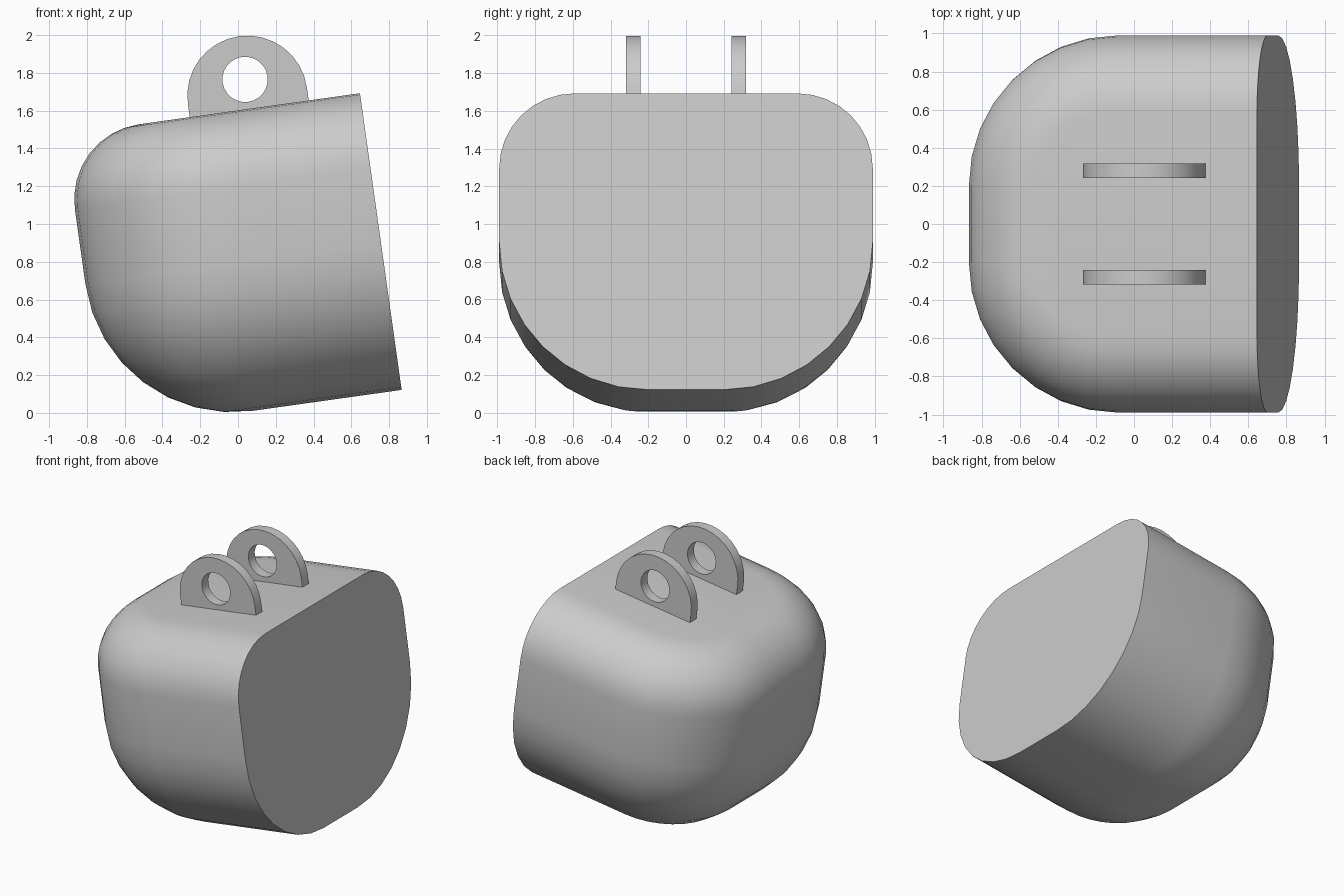
import bpy, bmesh
from math import sin, cos, pi, radians
from mathutils import Matrix

if "Cube" in bpy.data.objects:
    bpy.data.objects.remove(bpy.data.objects["Cube"])

grey = bpy.data.materials.new("light grey")
grey.use_nodes = True
grey.diffuse_color = (0.6, 0.6, 0.6, 1)
grey.node_tree.nodes["Principled BSDF"].inputs["Base Color"].default_value = (0.6, 0.6, 0.6, 1)

# Whole model is tilted; local origin is the middle of the flat end face
TILT = Matrix.Translation((0.756, 0, 0.907)) @ Matrix.Rotation(radians(-8), 4, 'Y')
LENGTH, HALF_W, HALF_H = 1.58, 0.99, 0.793
R_BIG, R_TOP, SEG = 0.787, 0.4, 8


def finish(name, bm):
    bmesh.ops.remove_doubles(bm, verts=bm.verts, dist=0.0005)
    bmesh.ops.recalc_face_normals(bm, faces=bm.faces)
    bm.transform(TILT)
    mesh = bpy.data.meshes.new(name)
    bm.to_mesh(mesh)
    bm.free()
    mesh.materials.append(grey)
    obj = bpy.data.objects.new(name, mesh)
    bpy.context.collection.objects.link(obj)
    bpy.ops.object.select_all(action='DESELECT')
    obj.select_set(True)
    bpy.context.view_layer.objects.active = obj
    bpy.ops.object.shade_smooth_by_angle(angle=radians(30))


def outline(inset):
    """Plan outline from one end-face edge round the back to the other."""
    r = R_BIG - inset
    cx, cy = R_BIG - LENGTH, HALF_W - R_BIG
    arc = [(cx - r * sin(a), cy + r * cos(a))
           for a in (i * pi / 2 / SEG for i in range(SEG + 1))]
    half = [(0, HALF_W - inset)] + arc
    return half + [(x, -y) for x, y in reversed(half)]


# Body: stacked insets of the plan outline round the lower and upper edges
levels = []
for i in range(SEG + 1):
    a = i * pi / 2 / SEG
    levels.append((R_BIG * (1 - sin(a)), -HALF_H + R_BIG * (1 - cos(a))))
for i in range(SEG + 1):
    a = i * pi / 2 / SEG
    levels.append((R_TOP * (1 - cos(a)), HALF_H - R_TOP * (1 - sin(a))))

bm = bmesh.new()
rings = [[bm.verts.new((x, y, z)) for x, y in outline(d)] for d, z in levels]
for low, high in zip(rings, rings[1:]):
    for j in range(len(low) - 1):
        bm.faces.new((low[j], low[j + 1], high[j + 1], high[j]))
bm.faces.new(rings[0])
bm.faces.new(rings[-1])
bm.faces.new([r[0] for r in rings] + [r[-1] for r in reversed(rings)])
finish("body", bm)

# Lugs: round-topped plates with an eye, standing on the body
LUG_X, LUG_Z, LUG_R, EYE_Z, EYE_R, N = -0.592, 0.863, 0.318, 0.95, 0.12, 16


def lug(name, y_mid, thick=0.076):
    bm = bmesh.new()
    base = HALF_H - 0.01
    outer = [(LUG_X + LUG_R * cos(i * pi / N), LUG_Z + LUG_R * sin(i * pi / N))
             for i in range(N + 1)]
    outer += [(LUG_X - LUG_R, base), (LUG_X + LUG_R, base)]
    eye = [(LUG_X + EYE_R * cos(i * 2 * pi / 24), EYE_Z + EYE_R * sin(i * 2 * pi / 24))
           for i in range(24)]
    edges = []
    for loop in (outer, eye):
        vs = [bm.verts.new((x, y_mid - thick / 2, z)) for x, z in loop]
        edges += [bm.edges.new((vs[k - 1], vs[k])) for k in range(len(vs))]
    bmesh.ops.triangle_fill(bm, edges=edges, use_beauty=True)
    out = bmesh.ops.extrude_face_region(bm, geom=bm.faces[:], use_keep_orig=True)
    moved = [g for g in out["geom"] if isinstance(g, bmesh.types.BMVert)]
    bmesh.ops.translate(bm, verts=moved, vec=(0, thick, 0))
    finish(name, bm)


lug("left_lug", 0.28)
lug("right_lug", -0.28)
